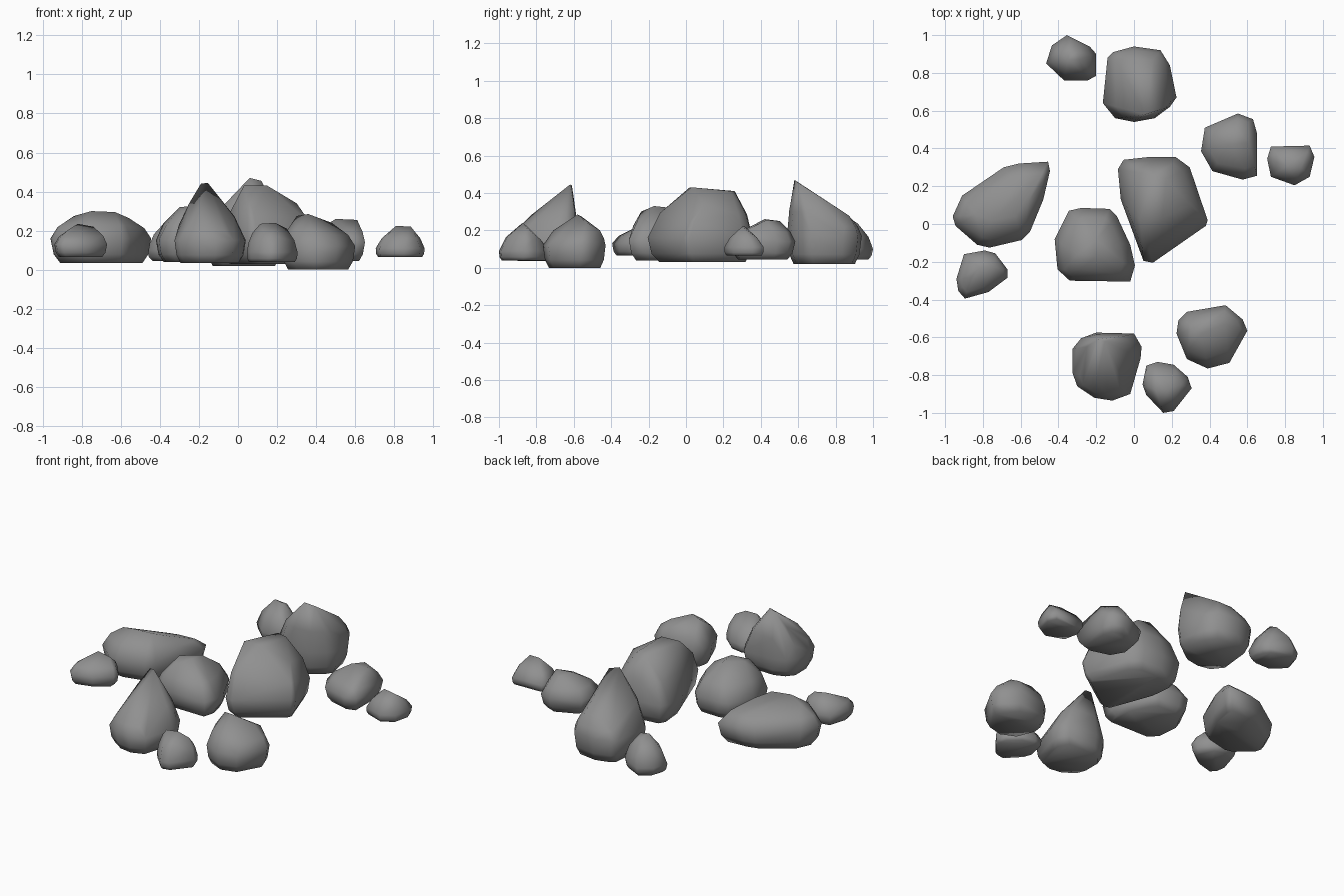
import bpy, bmesh
from mathutils import Vector
from math import radians

# Dark stone colour
stone = bpy.data.materials.new("dark_stone")
stone.diffuse_color = (0.28, 0.28, 0.28, 1)


def rock(name, base, waist, outline, crest, bulge=0.5, foot=0.82):
    """Convex boulder: inset foot, widest outline at the waist, shoulders leaning to the crest."""
    ring = [Vector((x, y, waist)) for x, y in outline]
    tops = [Vector(p) for p in crest]
    mid = sum(ring, Vector()) / len(ring)
    pts = list(ring) + tops
    for p in ring:
        f = mid.lerp(p, foot)
        pts.append(Vector((f.x, f.y, base)))
        f = mid.lerp(p, 0.5 + foot * 0.5 + 0.03)
        pts.append(Vector((f.x, f.y, base + (waist - base) * 0.35)))
        near = min(tops, key=lambda c: (c.xy - p.xy).length)
        s = p.lerp(near, 0.3)
        s.z = waist + (near.z - waist) * bulge
        pts.append(s)
    bm = bmesh.new()
    for p in pts:
        bm.verts.new(p)
    bmesh.ops.convex_hull(bm, input=bm.verts[:])
    loose = [v for v in bm.verts if not v.link_faces]
    bmesh.ops.delete(bm, geom=loose, context='VERTS')
    bmesh.ops.recalc_face_normals(bm, faces=bm.faces[:])
    mesh = bpy.data.meshes.new(name)
    bm.to_mesh(mesh)
    bm.free()
    mesh.materials.append(stone)
    ob = bpy.data.objects.new(name, mesh)
    bpy.context.collection.objects.link(ob)
    bpy.ops.object.select_all(action='DESELECT')
    ob.select_set(True)
    bpy.context.view_layer.objects.active = ob
    bpy.ops.object.shade_smooth_by_angle(angle=radians(85))


# Large boulders
rock("back_boulder", 0.02, 0.17,
     [(-.14, .88), (-.11, .91), (0, .94), (.14, .92), (.19, .84), (.225, .67),
      (.19, .62), (.11, .56), (0, .54), (-.1, .56), (-.165, .64)],
     [(.06, .58, .47), (.12, .6, .455), (.0, .87, .28), (.1, .87, .28)], 0.45)
rock("centre_boulder", 0.03, 0.16,
     [(-.085, .29), (-.055, .34), (.08, .355), (.22, .355), (.295, .3), (.31, .24),
      (.39, .02), (.38, -.01), (.1, -.205), (.05, -.195), (-.07, .13)],
     [(.03, .02, .43), (.15, .03, .43), (.1, .26, .41), (.17, .24, .41), (.3, .1, .34)])
rock("inner_boulder", 0.04, 0.15,
     [(-.345, .07), (-.28, .085), (-.13, .08), (-.09, .04), (-.02, -.11), (.005, -.22),
      (-.02, -.305), (-.34, -.3), (-.405, -.24), (-.42, -.08)],
     [(-.3, -.16, .32), (-.2, -.17, .33), (-.2, -.08, .32), (-.28, -.24, .3)])
rock("left_boulder", 0.035, 0.16,
     [(-.69, .3), (-.61, .32), (-.455, .33), (-.445, .28), (-.48, .13), (-.55, -.04),
      (-.595, -.085), (-.765, -.125), (-.83, -.11), (-.945, -.01), (-.96, .04), (-.91, .15)],
     [(-.84, .05, .275), (-.75, .02, .3), (-.63, .04, .295), (-.56, .12, .265)])
rock("front_boulder", 0.035, 0.15,
     [(-.28, -.605), (-.2, -.575), (0, -.58), (.04, -.65), (.035, -.71), (-.02, -.9),
      (-.115, -.935), (-.21, -.92), (-.3, -.86), (-.325, -.79), (-.325, -.66)],
     [(-.19, -.61, .44), (-.155, -.62, .445), (-.2, -.83, .28), (-.25, -.65, .34)], 0.42)

# Medium boulders
rock("front_right_boulder", 0.0, 0.12,
     [(.235, -.51), (.28, -.465), (.485, -.43), (.575, -.505), (.6, -.565),
      (.505, -.735), (.39, -.765), (.28, -.715), (.225, -.58)],
     [(.3, -.56, .275), (.36, -.58, .285), (.48, -.53, .24), (.48, -.46, .2)], 0.48)
rock("right_boulder", 0.045, 0.14,
     [(.375, .51), (.55, .585), (.63, .555), (.65, .485), (.65, .255), (.575, .235),
      (.415, .28), (.355, .385)],
     [(.61, .43, .255), (.54, .5, .25), (.5, .42, .26)], 0.46, 0.76)

# Small stones beside the boulders
rock("left_stone", 0.065, 0.13,
     [(-.9, -.16), (-.79, -.14), (-.735, -.155), (-.67, -.24), (-.67, -.285),
      (-.77, -.36), (-.895, -.395), (-.93, -.355), (-.94, -.29)],
     [(-.82, -.23, .235), (-.74, -.23, .22), (-.86, -.28, .21)], 0.5)
rock("front_stone", 0.04, 0.09,
     [(.065, -.75), (.125, -.73), (.21, -.745), (.285, -.81), (.305, -.87),
      (.21, -.99), (.155, -1.0), (.065, -.905), (.045, -.85)],
     [(.115, -.88, .235), (.19, -.87, .24), (.25, -.85, .21), (.075, -.86, .19)], 0.5, 0.9)
rock("right_stone", 0.065, 0.11,
     [(.705, .345), (.725, .41), (.93, .415), (.955, .355), (.93, .25), (.85, .205), (.725, .25)],
     [(.81, .31, .225), (.885, .3, .22)], 0.45, 0.9)
rock("back_stone", 0.045, 0.1,
     [(-.435, .945), (-.355, 1.0), (-.235, .94), (-.2, .9), (-.2, .785), (-.245, .76),
      (-.37, .76), (-.465, .85)],
     [(-.35, .87, .27), (-.29, .87, .26), (-.3, .92, .235)], 0.48)
